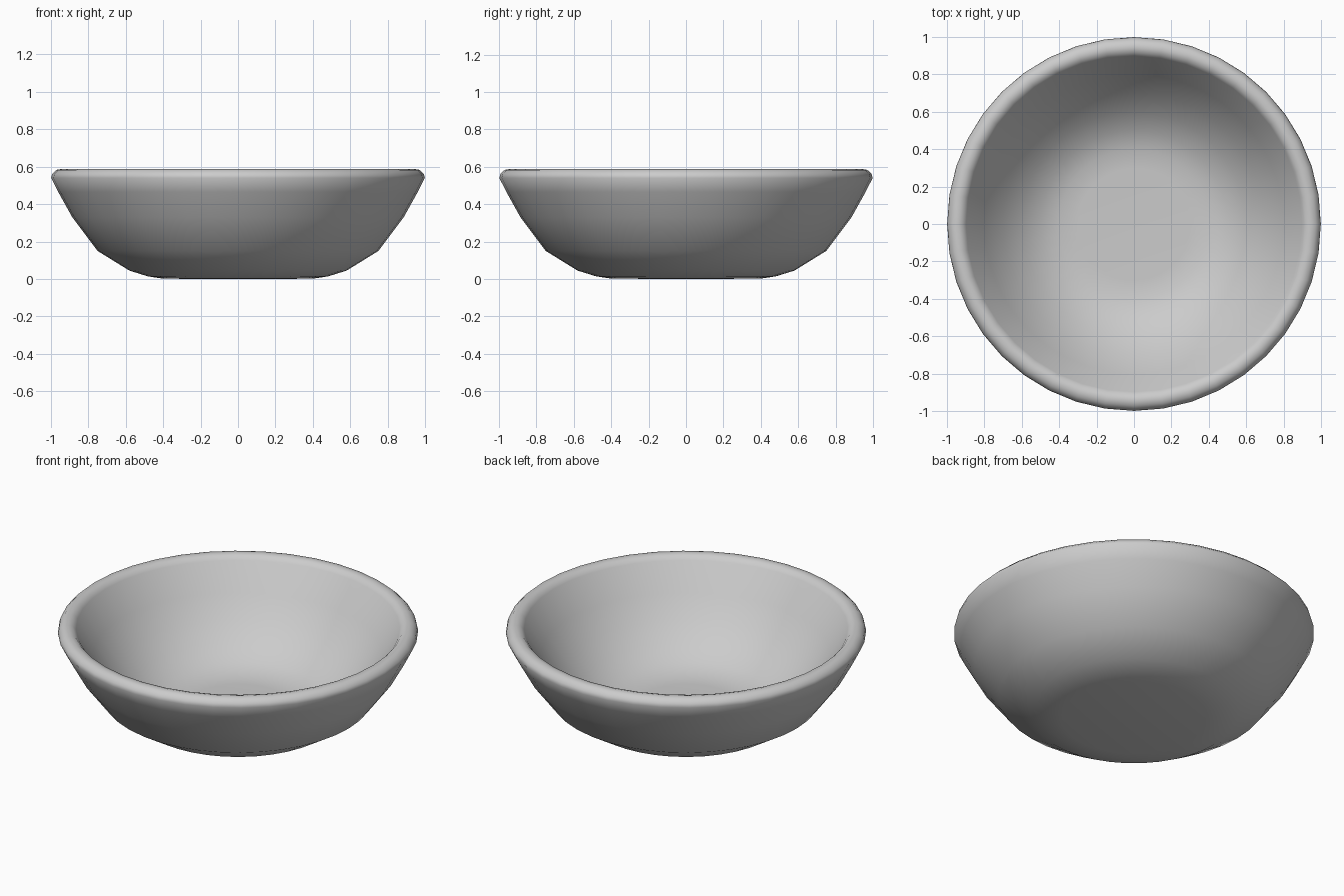
import bpy, bmesh, math

if "Cube" in bpy.data.objects:
    bpy.data.objects.remove(bpy.data.objects["Cube"])

# Half cross-section (radius, height): underside, outer wall, rounded rim, inner wall, floor
profile = [(0, 0), (0.40, 0.002), (0.48, 0.014), (0.58, 0.045), (0.75, 0.15),
           (0.885, 0.33), (0.96, 0.465), (0.998, 0.54), (0.992, 0.562), (0.97, 0.583),
           (0.942, 0.588), (0.915, 0.581), (0.897, 0.56), (0.80, 0.405),
           (0.70, 0.28), (0.60, 0.185), (0.50, 0.12), (0.40, 0.085), (0.3, 0.08), (0, 0.08)]
SIDES = 40

# Bowl: spin the profile around the vertical axis
bm = bmesh.new()
verts = [bm.verts.new((r, 0, z)) for r, z in profile]
edges = [bm.edges.new(pair) for pair in zip(verts, verts[1:])]
bmesh.ops.spin(bm, geom=verts + edges, cent=(0, 0, 0), axis=(0, 0, 1),
               angle=math.tau, steps=SIDES, use_merge=True)
bmesh.ops.remove_doubles(bm, verts=bm.verts[:], dist=0.0005)
bmesh.ops.recalc_face_normals(bm, faces=bm.faces[:])
for f in bm.faces:
    f.smooth = True

mesh = bpy.data.meshes.new("bowl")
bm.to_mesh(mesh)
bm.free()
bowl = bpy.data.objects.new("bowl", mesh)
bpy.context.collection.objects.link(bowl)
